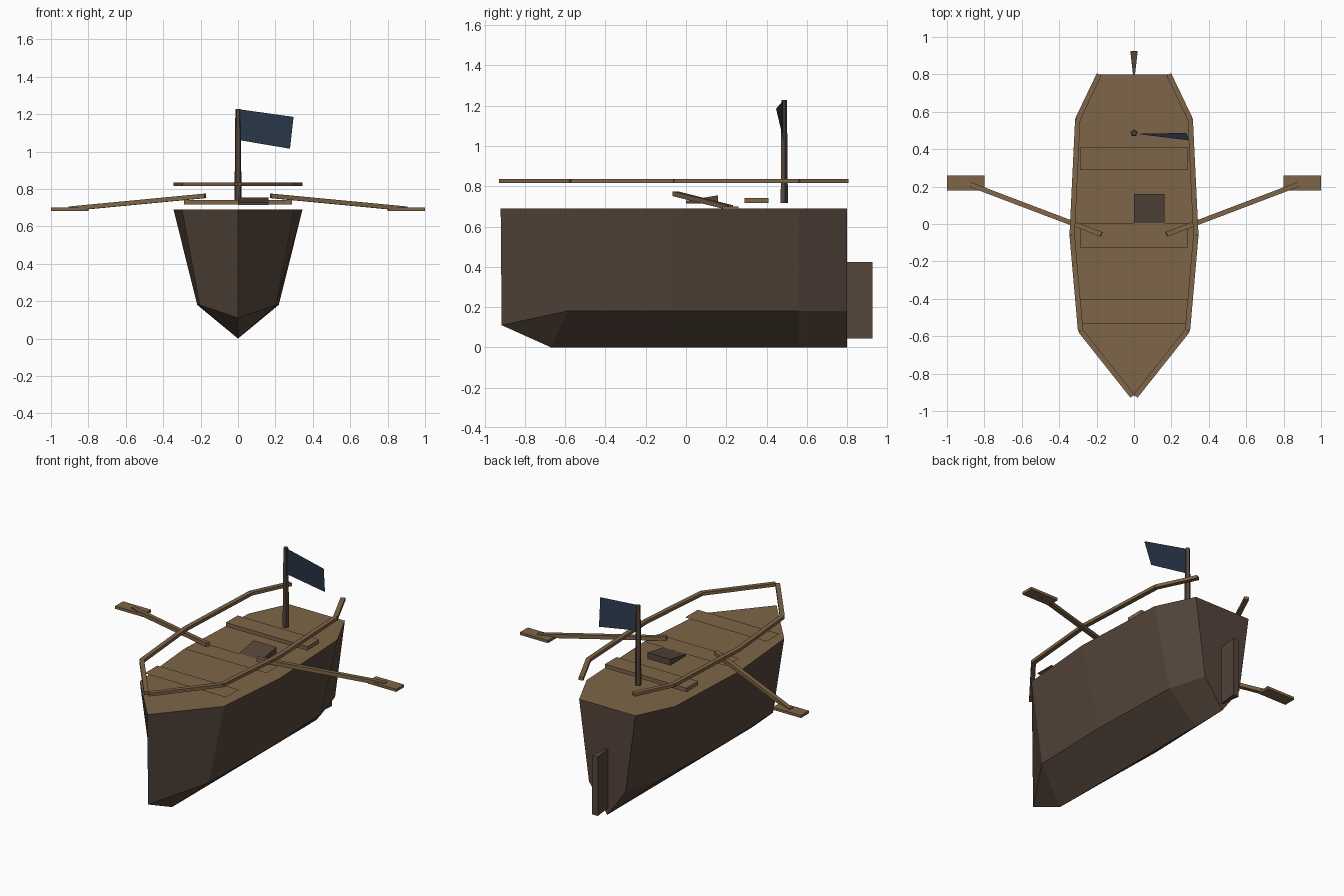
import bpy, bmesh
from mathutils import Vector

if "Cube" in bpy.data.objects:
    bpy.data.objects.remove(bpy.data.objects["Cube"])


def material(name, rgb):
    m = bpy.data.materials.new(name)
    m.diffuse_color = (*rgb, 1)
    m.use_nodes = True
    m.node_tree.nodes["Principled BSDF"].inputs["Base Color"].default_value = m.diffuse_color
    return m


HULL = material("dark_wood", (0.09, 0.06, 0.043))
WOOD = material("light_wood", (0.21, 0.13, 0.065))
CLOTH = material("blue_cloth", (0.025, 0.042, 0.075))


def finish(name, bm, mat):
    bmesh.ops.remove_doubles(bm, verts=bm.verts, dist=1e-4)
    bmesh.ops.recalc_face_normals(bm, faces=bm.faces)
    me = bpy.data.meshes.new(name)
    bm.to_mesh(me)
    bm.free()
    me.materials.append(mat)
    ob = bpy.data.objects.new(name, me)
    bpy.context.collection.objects.link(ob)
    return ob


def loft(name, rings, mat, closed=True, cap_start=True, cap_end=True):
    """Join equal-length point rings with quads."""
    bm = bmesh.new()
    vr = [[bm.verts.new(p) for p in r] for r in rings]
    n = len(rings[0])
    for a, b in zip(vr, vr[1:]):
        for i in range(n if closed else n - 1):
            j = (i + 1) % n
            bm.faces.new((a[i], a[j], b[j], b[i]))
    if cap_start:
        bm.faces.new(vr[0])
    if cap_end:
        bm.faces.new(vr[-1])
    return finish(name, bm, mat)


def box(name, x, y, z, mat):
    rings = [[(x[0], y[0], h), (x[1], y[0], h), (x[1], y[1], h), (x[0], y[1], h)] for h in z]
    return loft(name, rings, mat)


def sheet(name, pts, mat):
    bm = bmesh.new()
    f = bm.faces.new([bm.verts.new(p) for p in pts])
    f.normal_update()
    return finish_sheet(name, bm, mat)


def finish_sheet(name, bm, mat):
    me = bpy.data.meshes.new(name)
    bm.to_mesh(me)
    bm.free()
    me.materials.append(mat)
    ob = bpy.data.objects.new(name, me)
    bpy.context.collection.objects.link(ob)
    return ob


def bar(name, a, b, w, h, mat):
    """Square bar from a to b, w wide and h high."""
    a, b = Vector(a), Vector(b)
    side = (b - a).cross(Vector((0, 0, 1))).normalized()
    up = side.cross(b - a).normalized()
    rings = [[p + side * w / 2 * s + up * h / 2 * t
              for s, t in ((-1, -1), (1, -1), (1, 1), (-1, 1))] for p in (a, b)]
    return loft(name, rings, mat)


# Hull stations: gunwale y, gunwale half width, chine y, chine half width, chine z, keel y, keel z
TOP = 0.69
STATIONS = [
    (-0.92, 0.0, -0.915, 0.0, 0.11, -0.915, 0.11),
    (-0.57, 0.30, -0.59, 0.205, 0.18, -0.67, 0.0),
    (-0.06, 0.345, -0.06, 0.218, 0.18, -0.06, 0.0),
    (0.56, 0.315, 0.56, 0.20, 0.18, 0.56, 0.0),
    (0.80, 0.20, 0.80, 0.13, 0.18, 0.80, 0.0),
]
rings = [[(-g, gy, TOP), (-c, cy, cz), (0, ky, kz), (c, cy, cz), (g, gy, TOP)]
         for gy, g, cy, c, cz, ky, kz in STATIONS]
loft("hull", rings, HULL, closed=False, cap_start=False)

# Deck closing the top of the hull
right = [(s[1], s[0], TOP) for s in STATIONS]
left = [(-x, y, z) for x, y, z in reversed(right[1:])]
sheet("deck", right + left, WOOD)

# Hand rails floating above the gunwale
for side, label in ((1, "right"), (-1, "left")):
    path = [(side * max(s[1] - 0.014, 0.008), s[0], 0.825) for s in STATIONS]
    for i, (a, b) in enumerate(zip(path, path[1:])):
        bar(f"{label}_rail_{i + 1}", a, b, 0.028, 0.02, WOOD)

    # Oar with flat blade
    bar(f"{label}_oar_shaft", (side * 0.175, -0.055, 0.763), (side * 0.90, 0.22, 0.694),
        0.026, 0.024, WOOD)
    x = sorted((side * 0.80, side * 1.0))
    box(f"{label}_oar_blade", x, (0.18, 0.26), (0.683, 0.70), WOOD)

# Seats: two thin planks and one thick bench
for name, y0, y1 in (("front_seat", -0.535, -0.405), ("middle_seat", -0.125, 0.005)):
    sheet(name, [(-0.29, y0, 0.731), (0.29, y0, 0.731), (0.29, y1, 0.731), (-0.29, y1, 0.731)], WOOD)
box("rear_bench", (-0.29, 0.29), (0.29, 0.41), (0.717, 0.742), WOOD)

# Sloping hatch wedge
hatch = [(0.0, 0.715), (0.0, 0.728), (0.16, 0.755), (0.16, 0.715)]
loft("hatch", [[(x, y, z) for y, z in hatch] for x in (0.0, 0.162)], HULL)

# Tapered mast
bpy.ops.mesh.primitive_cone_add(vertices=5, radius1=0.02, radius2=0.015, depth=0.51,
                                location=(0, 0.486, 0.972))
mast = bpy.context.object
mast.name = "mast"
mast.data.materials.append(HULL)

# Flag
sheet("flag", [(0.012, 0.482, 1.06), (0.278, 0.487, 1.015),
               (0.297, 0.447, 1.185), (0.012, 0.482, 1.225)], CLOTH)

# Wedge rudder behind the transom
loft("rudder", [[(-0.005, 0.795, z), (0.005, 0.795, z), (0.02, 0.925, z), (-0.02, 0.925, z)]
                for z in (0.045, 0.425)], HULL)
